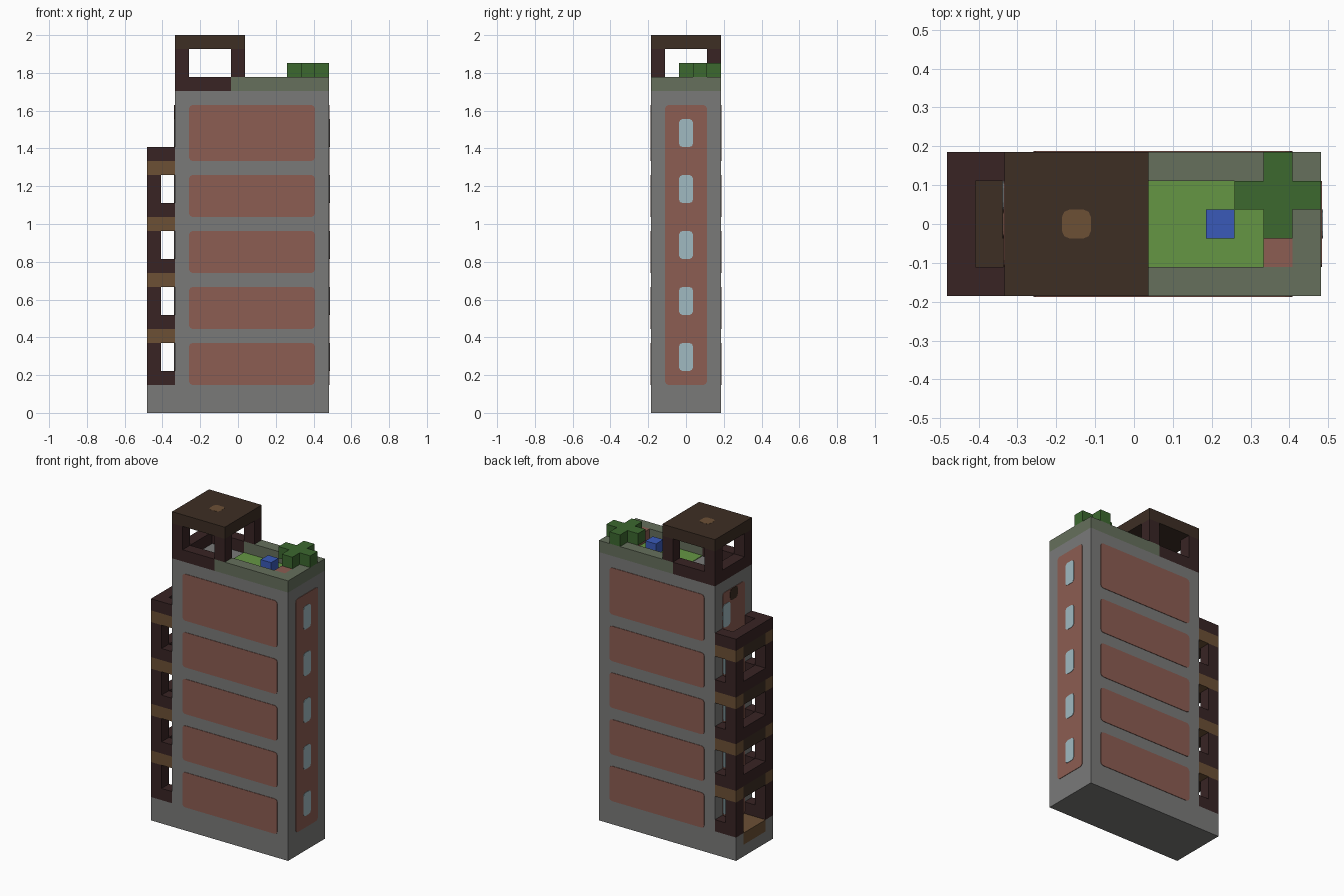
import bpy, bmesh
from mathutils import Vector

if "Cube" in bpy.data.objects:
    bpy.data.objects.remove(bpy.data.objects["Cube"], do_unlink=True)

U = 2 / 27  # one block


def material(name, rgb):
    lin = [((c / 255 + 0.055) / 1.055) ** 2.4 for c in rgb] + [1]
    m = bpy.data.materials.new(name)
    m.use_nodes = True
    m.diffuse_color = lin
    bsdf = m.node_tree.nodes["Principled BSDF"]
    bsdf.inputs["Base Color"].default_value = lin
    bsdf.inputs["Roughness"].default_value = 0.9
    return m


stone = material("grey stone", (122, 122, 121))
brick = material("red brick", (140, 93, 82))
dark = material("dark timber", (56, 36, 36))
brown = material("light timber", (108, 80, 53))
plank = material("brown planks", (61, 46, 36))
moss = material("mossy stone", (102, 112, 92))
grass = material("grass green", (101, 150, 68))
leaf = material("leaf green", (60, 104, 47))
blue = material("blue", (58, 90, 184))
glass = material("pale glass", (160, 186, 193))


def finish(name, bm, mat):
    bmesh.ops.recalc_face_normals(bm, faces=bm.faces)
    mesh = bpy.data.meshes.new(name)
    bm.to_mesh(mesh)
    bm.free()
    mesh.materials.append(mat)
    ob = bpy.data.objects.new(name, mesh)
    bpy.context.collection.objects.link(ob)
    return ob


def boxes(name, mat, *ranges, mirror=False):
    """Join boxes given as (x0, x1, y0, y1, z0, z1) in blocks; mirror repeats them across y."""
    todo = list(ranges)
    if mirror:
        todo += [(a, b, -d, -c, e, f) for a, b, c, d, e, f in ranges]
    bm = bmesh.new()
    for x0, x1, y0, y1, z0, z1 in todo:
        lo, hi = Vector((x0, y0, z0)) * U, Vector((x1, y1, z1)) * U
        for v in bmesh.ops.create_cube(bm, size=1)["verts"]:
            v.co = (lo + hi) / 2 + v.co * (hi - lo)
    return finish(name, bm, mat)


def plate(name, mat, axis, level, a, b, thick=0.04, cut=0.25):
    """Thin plate with clipped corners; a and b are its ranges on the other two axes."""
    (a0, a1), (b0, b1) = a, b
    s = cut * 0.3
    loop = []
    for ca, cb, da, db in ((a0, b0, 1, 1), (a1, b0, -1, 1), (a1, b1, -1, -1), (a0, b1, 1, -1)):
        pts = [(ca, cb + db * cut), (ca + da * s, cb + db * s), (ca + da * cut, cb)]
        loop += pts if da == db else pts[::-1]
    bm = bmesh.new()
    verts = []
    for p, q in loop:
        co = [p, q]
        co.insert(axis, level)
        verts.append(bm.verts.new(Vector(co) * U))
    face = bm.faces.new(verts)
    ext = bmesh.ops.extrude_face_region(bm, geom=[face])
    shift = Vector((0, 0, 0))
    shift[axis] = thick * U
    bmesh.ops.translate(bm, vec=shift, verts=[g for g in ext["geom"] if isinstance(g, bmesh.types.BMVert)])
    return finish(name, bm, mat)


# Tower body and the ledge that carries the balconies
boxes("tower_body", stone, (-4.5, 6.5, -2.5, 2.5, 0, 23))
boxes("ledge_base", stone, (-6.5, -4.5, -2.5, 2.5, 0, 1))
boxes("ledge_ends", stone, (-6.5, -4.5, 1.5, 2.5, 1, 2), mirror=True)
boxes("ledge_step", brown, (-6.5, -4.5, -1.5, 1.5, 1, 2))

# Brick panels and windows, one set per storey
floors = range(2, 19, 4)
for z in floors:
    top = 22 if z == 18 else z + 3
    plate("front_brick_panel", brick, 1, -2.5, (-3.5, 5.5), (z, top), -0.04)
    plate("back_brick_panel", brick, 1, 2.5, (-3.5, 5.5), (z, top))
    plate("left_window", glass, 0, 6.53, (-0.5, 0.5), (z + 1, z + 3))
    plate("right_window", glass, 0, -4.53, (0.5, 1.5), (z + 1, z + 3), -0.04)
plate("left_brick_panel", brick, 0, 6.5, (-1.5, 1.5), (2, 22))
plate("right_brick_panel", brick, 0, -4.5, (-1.5, 1.5), (2, 22), -0.04)
plate("right_lintel", plank, 0, -4.53, (-0.5, 0.5), (21, 22), -0.04)

# Balcony stack: corner posts, slabs and railings
for z in floors:
    boxes("balcony_end_rail", dark, (-5.5, -4.5, 1.5, 2.5, z, z + 1), mirror=True)
    if z < 18:
        boxes("balcony_post", dark, (-6.5, -5.5, 1.5, 2.5, z, z + 3), mirror=True)
        boxes("balcony_beam", brown, (-6.5, -4.5, 1.5, 2.5, z + 3, z + 4), mirror=True)
        boxes("balcony_floor", plank, (-6.5, -4.5, -1.5, 1.5, z + 3, z + 4))
    else:
        boxes("balcony_top_post", dark, (-6.5, -5.5, 1.5, 2.5, z, z + 1), mirror=True)
    if z > 2:
        boxes("balcony_outer_rail", dark, (-6.5, -5.5, -1.5, 1.5, z, z + 1))

# Roof parapet
boxes("parapet_sides", moss, (-0.5, 6.5, 1.5, 2.5, 23, 24), mirror=True)
boxes("parapet_end", moss, (5.5, 6.5, -1.5, 1.5, 23, 24))
boxes("pavilion_kerb_sides", dark, (-4.5, -0.5, 1.5, 2.5, 23, 24), mirror=True)
boxes("pavilion_kerb_end", dark, (-4.5, -3.5, -1.5, 1.5, 23, 24))

# Roof garden
boxes("lawn", grass, (-0.5, 4.5, -1.5, 1.5, 23, 23.05))
boxes("planter", brick, (4.5, 5.5, -1.5, 1.5, 23, 24))
boxes("pool_block", blue, (2.5, 3.5, -0.5, 0.5, 23, 24))
boxes("bush", leaf, (4.5, 5.5, -0.5, 2.5, 24, 25),
      (3.5, 4.5, 0.5, 1.5, 24, 25), (5.5, 6.5, 0.5, 1.5, 24, 25))

# Roof pavilion
boxes("pavilion_posts", dark, (-4.5, -3.5, 1.5, 2.5, 24, 26), (-0.5, 0.5, 1.5, 2.5, 24, 26), mirror=True)
boxes("pavilion_roof", plank, (-4.5, 0.5, -2.5, 2.5, 26, 27))
plate("pavilion_roof_hatch", brown, 2, 26.98, (-2.5, -1.5), (-0.5, 0.5), 0.03)
